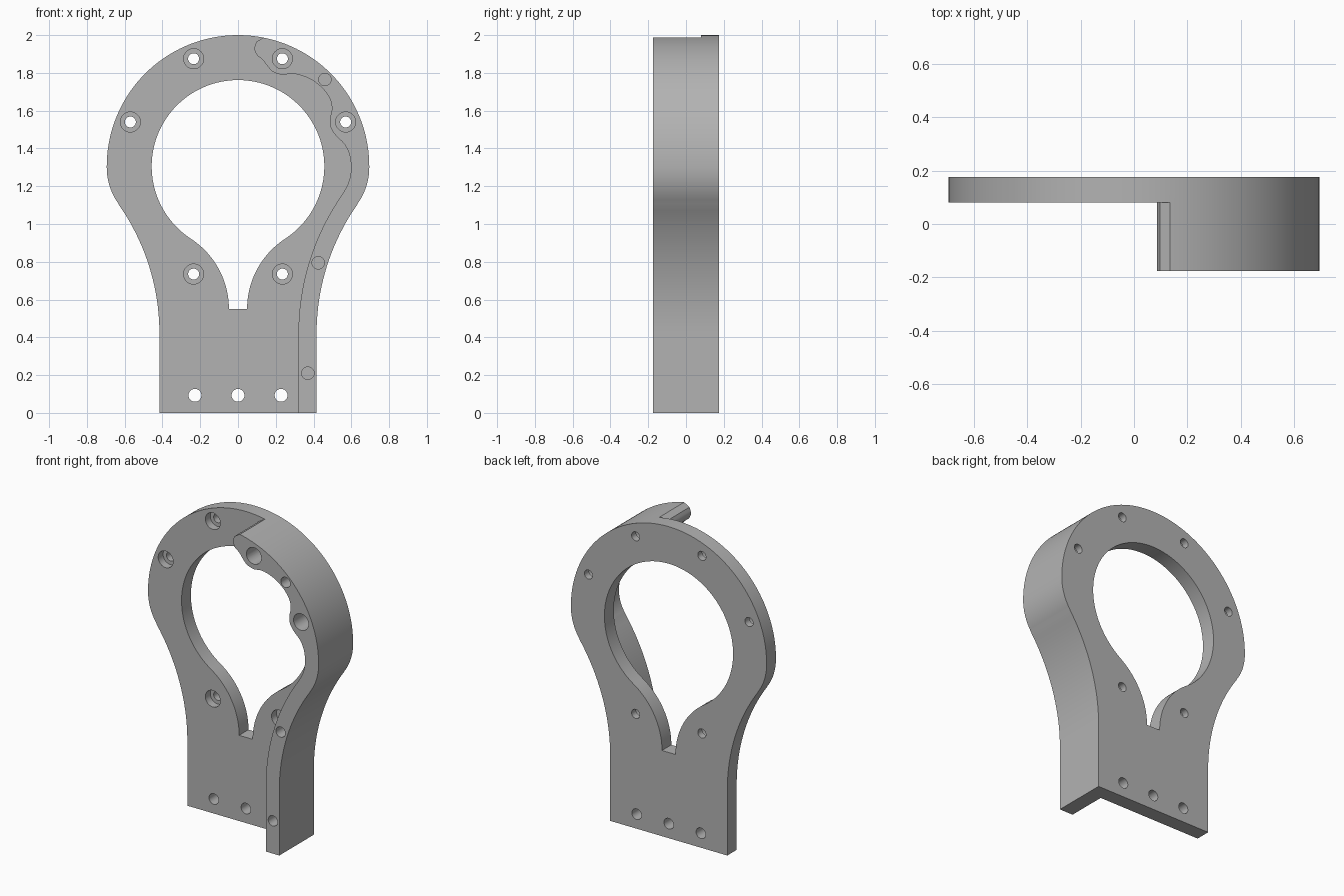
import bpy, bmesh, math
from mathutils import Vector, Matrix

if "Cube" in bpy.data.objects:
    bpy.data.objects.remove(bpy.data.objects["Cube"])

gray = bpy.data.materials.new("plain_gray")
gray.use_nodes = True
COLOR = (0.45, 0.45, 0.45, 1)
gray.diffuse_color = COLOR
gray.node_tree.nodes["Principled BSDF"].inputs["Base Color"].default_value = COLOR

BACK, STEP, FRONT = 0.175, 0.08, -0.175   # plate back, plate front, rib front
CZ, RING, BORE = 1.305, 0.695, 0.457      # ring centre height, outer and inner radius
TILT = 35                                 # slope where shoulder meets flank


def arc(cx, cz, r, a0, a1, n):
    angles = [math.radians(a0 + (a1 - a0) * i / n) for i in range(n + 1)]
    return [(cx + r * math.cos(a), cz + r * math.sin(a)) for a in angles]


def mirror(points):
    return [(-x, z) for x, z in reversed(points)]


def smooth_path(pts, n=6):
    """Catmull-Rom curve through the points"""
    p = [Vector(q) for q in [pts[0]] + pts + [pts[-1]]]
    out = []
    for a, b, c, d in zip(p, p[1:], p[2:], p[3:]):
        for i in range(n):
            t = i / n
            out.append(tuple(0.5 * (2 * b + (c - a) * t + (2 * a - 5 * b + 4 * c - d) * t * t
                                    + (3 * b - a - 3 * c + d) * t ** 3)))
    return out + [tuple(pts[-1])]


def side_edge(inset):
    """Straight foot, concave flank and rounded shoulder, from the bottom up"""
    x = 0.416 - inset
    flank = arc(0.416 + 1.19, 0.42, 1.19 + inset, 180, 180 - TILT, 20)
    shoulder = arc(0.365, 1.30, 0.33 - inset, -TILT, 0, 10)
    return [(x, 0)] + flank + shoulder


def extrude(name, outline, y0, y1):
    bm = bmesh.new()
    face = bm.faces.new([bm.verts.new((x, y0, z)) for x, z in outline])
    new = bmesh.ops.extrude_face_region(bm, geom=[face])["geom"]
    bmesh.ops.translate(bm, vec=(0, y1 - y0, 0),
                        verts=[v for v in new if isinstance(v, bmesh.types.BMVert)])
    bmesh.ops.recalc_face_normals(bm, faces=bm.faces)
    mesh = bpy.data.meshes.new(name)
    bm.to_mesh(mesh)
    bm.free()
    mesh.materials.append(gray)
    obj = bpy.data.objects.new(name, mesh)
    bpy.context.collection.objects.link(obj)
    return obj


def boolean(target, tool, operation):
    mod = target.modifiers.new(operation.lower(), 'BOOLEAN')
    mod.operation, mod.solver, mod.object = operation, 'EXACT', tool
    bpy.context.view_layer.objects.active = target
    bpy.ops.object.modifier_apply(modifier=mod.name)
    bpy.data.objects.remove(tool)


def drill(target, x, z, r, y0, y1):
    boolean(target, extrude("hole_cutter", arc(x, z, r, 0, 352.5, 47), y0, y1), 'DIFFERENCE')


# Back plate
side = side_edge(0)
ring = arc(0, CZ, RING, 0, 180, 96)[1:-1]
plate = extrude("bracket", side + ring + mirror(side), STEP, BACK)

# Keyhole opening: round bore flaring into a narrow slot
slot, flare = 0.048, 0.444
join = math.degrees(math.atan2(CZ - 0.55, slot + flare))
right_flare = arc(slot + flare, 0.55, flare, 180, 180 - join, 20)
bore = arc(0, CZ, BORE, -join, 180 + join, 110)[1:-1]
opening = extrude("opening_cutter", right_flare + bore + mirror(right_flare), -0.3, 0.3)
boolean(plate, opening, 'DIFFERENCE')

# Raised rib along the left side, wavy around the screw bosses
wave = smooth_path([(0.599, 1.30), (0.592, 1.36), (0.565, 1.42), (0.515, 1.472), (0.49, 1.515),
                    (0.488, 1.56), (0.497, 1.61), (0.488, 1.66), (0.455, 1.71), (0.40, 1.757),
                    (0.34, 1.785), (0.285, 1.796), (0.235, 1.79), (0.185, 1.806), (0.155, 1.838),
                    (0.13, 1.87), (0.1, 1.895), (0.087, 1.93), (0.098, 1.965)])
crest = [p for p in ring if p[0] > 0.13]
rib = extrude("rib", side + crest + wave[::-1] + side_edge(0.096)[:-1][::-1], FRONT, STEP)
boolean(plate, rib, 'UNION')

# Counterbored screw holes
for x, z in [(0.57, 1.54), (0.235, 1.875), (0.235, 0.735)]:
    for s in (-1, 1):
        drill(plate, s * x, z, 0.053, -0.3, 0.13)
        drill(plate, s * x, z, 0.029, 0.0, 0.3)

# Foot holes
for x in (-0.228, 0, 0.228):
    drill(plate, x, 0.093, 0.034, -0.1, 0.3)

# Blind pin holes in the rib
for x, z in [(0.46, 1.765), (0.425, 0.795), (0.37, 0.21)]:
    drill(plate, x, z, 0.033, -0.3, 0.0)

bpy.ops.object.select_all(action='DESELECT')
plate.select_set(True)
bpy.context.view_layer.objects.active = plate
bpy.ops.object.shade_smooth_by_angle(angle=math.radians(25))
